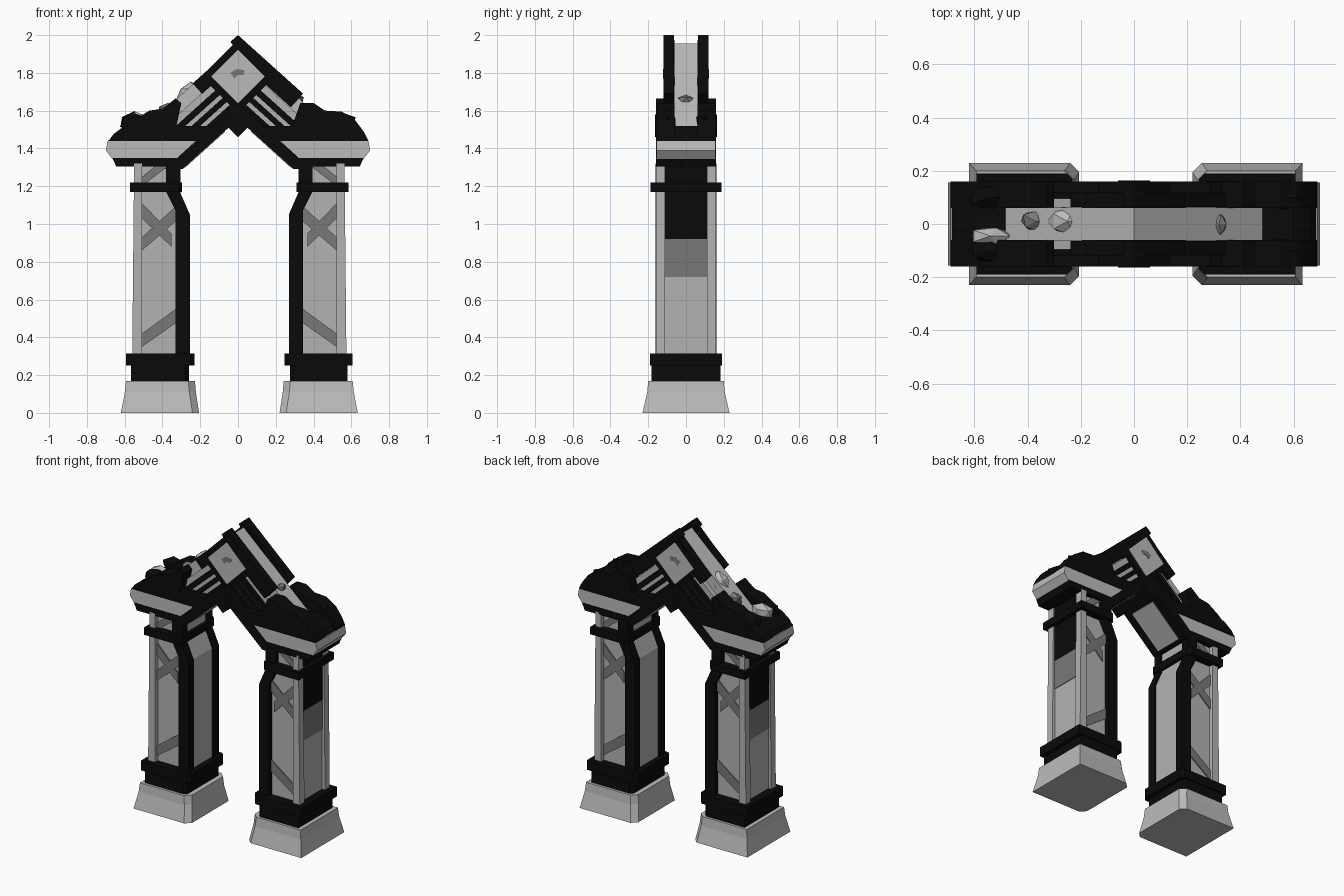
import bpy, bmesh, random
from mathutils import Vector

random.seed(4)
old = bpy.data.objects.get("Cube")
if old:
    bpy.data.objects.remove(old)


def make_material(name, value):
    mat = bpy.data.materials.new(name)
    mat.use_nodes = True
    color = (value, value, value, 1)
    mat.diffuse_color = color
    mat.node_tree.nodes["Principled BSDF"].inputs["Base Color"].default_value = color
    return mat


BLACK = make_material("black trim", 0.003)
LIGHT = make_material("light stone", 0.5)
PANEL = make_material("panel stone", 0.45)
MID = make_material("mid grey", 0.19)

BOTH = (1, -1)
SLOPE = 0.9          # pitch of the gable
PILLAR_SHIFT = 0.007  # pillars sit slightly off centre


def finish(bm, name, mat):
    bmesh.ops.recalc_face_normals(bm, faces=bm.faces)
    mesh = bpy.data.meshes.new(name)
    bm.to_mesh(mesh)
    bm.free()
    mesh.materials.append(mat)
    obj = bpy.data.objects.new(name, mesh)
    bpy.context.collection.objects.link(obj)
    return obj


def loft(name, rings, mat):
    """Join rings of points into a closed solid."""
    bm = bmesh.new()
    rows = [[bm.verts.new(p) for p in ring] for ring in rings]
    count = len(rows[0])
    for low, high in zip(rows, rows[1:]):
        for i in range(count):
            j = (i + 1) % count
            bm.faces.new((low[i], low[j], high[j], high[i]))
    bm.faces.new(rows[0])
    bm.faces.new(rows[-1])
    return finish(bm, name, mat)


def prism(name, outline, y0, y1, mat, sides=BOTH, faces=(1,), shift=0.0):
    """Extrude an x-z outline along y, mirrored left/right and front/back."""
    for sx in sides:
        for sy in faces:
            rings = [[(shift + sx * x, sy * y, z) for x, z in outline] for y in (y0, y1)]
            side = "left_" if sx > 0 else "right_"
            end = "" if len(faces) == 1 else ("back_" if sy > 0 else "front_")
            loft(side + end + name, rings, mat)


def pillar_part(name, outline, y0, y1, mat, faces=(1,)):
    prism(name, outline, y0, y1, mat, faces=faces, shift=PILLAR_SHIFT)


def pillar_block(name, levels, cut, mat):
    """Stacked levels (z, inner x, outer x, half depth), inner corners cut."""
    for sx in BOTH:
        rings = []
        for z, a, b, y in levels:
            flat = [(b, -y), (b, y), (a + cut, y), (a, y - cut), (a, cut - y), (a + cut, -y)]
            rings.append([(PILLAR_SHIFT + sx * u, v, z) for u, v in flat])
        loft(("left_" if sx > 0 else "right_") + name, rings, mat)


def band(low, high, foot):
    """Sloping strip from the ridge line down to the level foot."""
    return [(0, low), (0, high), ((high - foot) / SLOPE, foot), ((low - foot) / SLOPE, foot)]


def bar(low, high, x0, x1):
    """Sloping strip with ends square to the slope."""
    t = (high - low) * SLOPE / (1 + SLOPE ** 2)
    return [(x0, low - SLOPE * x0), (x0, high - SLOPE * x0),
            (x1 + t, high - SLOPE * (x1 + t)), (x1, low - SLOPE * x1)]


def diamond(z, r):
    return [(0, z - r), (r, z), (0, z + r), (-r, z)]


def rock(name, center, size, mat):
    bm = bmesh.new()
    bmesh.ops.create_icosphere(bm, subdivisions=1, radius=1)
    for v in bm.verts:
        v.co *= random.uniform(0.85, 1.1)
        v.co = Vector(center) + v.co * Vector(size)
    finish(bm, name, mat)


# Pillar feet and collars
pillar_block("foot", [(0, .213, .627, .23), (.11, .23, .606, .205), (.17, .235, .6, .2)], .035, LIGHT)
pillar_block("plinth", [(.17, .267, .573, .183), (.26, .267, .573, .183)], .02, BLACK)
pillar_block("plinth_rim", [(.25, .238, .6, .19), (.315, .238, .6, .19)], .02, BLACK)
pillar_block("collar", [(1.17, .303, .578, .187), (1.22, .303, .578, .187)], .02, BLACK)

# Pillar shafts with recessed panels
pillar_part("shaft", [(.275, .3), (.275, 1.05), (.325, 1.165), (.325, 1.32), (.545, 1.32), (.545, .3)],
            -.13, .13, PANEL)
pillar_part("corner_post", [(.515, .3), (.567, .3), (.557, 1.32), (.515, 1.32)], .11, .16, PANEL, BOTH)
pillar_part("inner_trim", [(.262, .3), (.262, 1.05), (.312, 1.165), (.312, 1.32), (.387, 1.32),
                           (.387, 1.17), (.337, 1.07), (.337, .3)], .105, .162, BLACK, BOTH)
pillar_part("dark_side_panel", [(.544, .92), (.549, .92), (.549, 1.31), (.544, 1.31)], -.11, .11, BLACK)
pillar_part("grey_side_panel", [(.544, .72), (.549, .72), (.549, .92), (.544, .92)], -.11, .11, MID)

# Diagonal braces on the shaft panels
braces = {"lower_brace": [(.515, .35), (.515, .42), (.33, .555), (.33, .48)],
          "middle_brace": [(.515, .86), (.515, .93), (.33, 1.1), (.33, 1.02)],
          "cross_brace": [(.515, 1.03), (.515, 1.11), (.36, .95), (.36, .88)],
          "upper_brace": [(.515, 1.2), (.515, 1.25), (.43, 1.32), (.36, 1.32)]}
for brace_name, outline in braces.items():
    pillar_part(brace_name, outline, .128, .138, MID, BOTH)

# Capitals on top of the pillars
prism("capital_base", [(.3, 1.305), (.645, 1.305), (.665, 1.35), (.3, 1.35)], -.16, .16, BLACK)
prism("capital_beam", [(.32, 1.345), (.665, 1.345), (.7, 1.39), (.69, 1.44), (.225, 1.44)],
      -.156, .156, LIGHT)
prism("capital_top", [(.2, 1.44), (.685, 1.44), (.66, 1.475), (.6, 1.52), (.13, 1.52)], -.16, .16, BLACK)

# Arch: dark band, light underside panel and keystone
prism("arch_band", band(1.555, 1.64, 1.29), -.16, .16, BLACK)
prism("arch_soffit", bar(1.55, 1.56, .07, .28), -.1, .1, PANEL)
prism("keystone", diamond(1.52, .06), -.163, .163, BLACK, sides=(1,))

# Gable: light core, front panels and sloping bars
prism("gable_core", band(1.6, 1.955, 1.48), -.062, .062, LIGHT)
prism("gable_panel", band(1.62, 1.865, 1.5), -.095, .095, PANEL)
for bar_name, low, high in (("lower_bar", 1.63, 1.67), ("middle_bar", 1.70, 1.74), ("upper_bar", 1.77, 1.815)):
    prism(bar_name, band(low, high, 1.5), .09, .118, BLACK, faces=BOTH)

# Raised roof edges, the long one on the left and the broken one on the right
prism("roof_edge", bar(1.87, 2.0, 0, .28), .064, .118, BLACK, sides=(1,), faces=BOTH)
prism("roof_edge", bar(1.86, 1.96, 0, .19), .064, .118, BLACK, sides=(-1,), faces=BOTH)
prism("ridge_tip", [(0, 2.0), (-.04, 1.965), (0, 1.91), (.05, 1.93)], .064, .118, BLACK,
      sides=(1,), faces=BOTH)

# Diamond emblem plate
prism("diamond_frame", diamond(1.78, .195), .06, .115, BLACK, sides=(1,), faces=BOTH)
prism("diamond_face", diamond(1.78, .142), .114, .119, LIGHT, sides=(1,), faces=BOTH)
prism("diamond_mark", [(-.04, 1.8), (-.02, 1.77), (0, 1.79), (.03, 1.79), (.035, 1.815), (-.01, 1.82)],
      .118, .121, MID, sides=(1,), faces=BOTH)

# Broken roof walls above the capitals
prism("broken_wall", [(.28, 1.5), (.69, 1.44), (.665, 1.49), (.62, 1.55), (.55, 1.595), (.46, 1.6),
                      (.4, 1.64), (.33, 1.64)], .06, .16, BLACK, sides=(1,), faces=BOTH)
prism("broken_wall", [(.33, 1.5), (.69, 1.44), (.62, 1.49), (.55, 1.55), (.47, 1.6), (.4, 1.61),
                      (.33, 1.665), (.3, 1.64)], .06, .16, BLACK, sides=(-1,), faces=BOTH)

# Rubble in the roof channel
rock("light_rubble", (-.54, -.045, 1.53), (.085, .04, .07), LIGHT)
rock("roof_rubble", (-.25, .01, 1.69), (.08, .06, .06), LIGHT)
rock("grey_rubble", (-.37, .01, 1.6), (.06, .045, .045), MID)
rock("small_grey_rubble", (.32, 0, 1.655), (.03, .045, .035), MID)
for sx in BOTH:
    for sy in BOTH:
        rock("dark_rubble", (sx * .55, sy * .1, 1.54), (.08, .05, .055), BLACK)
